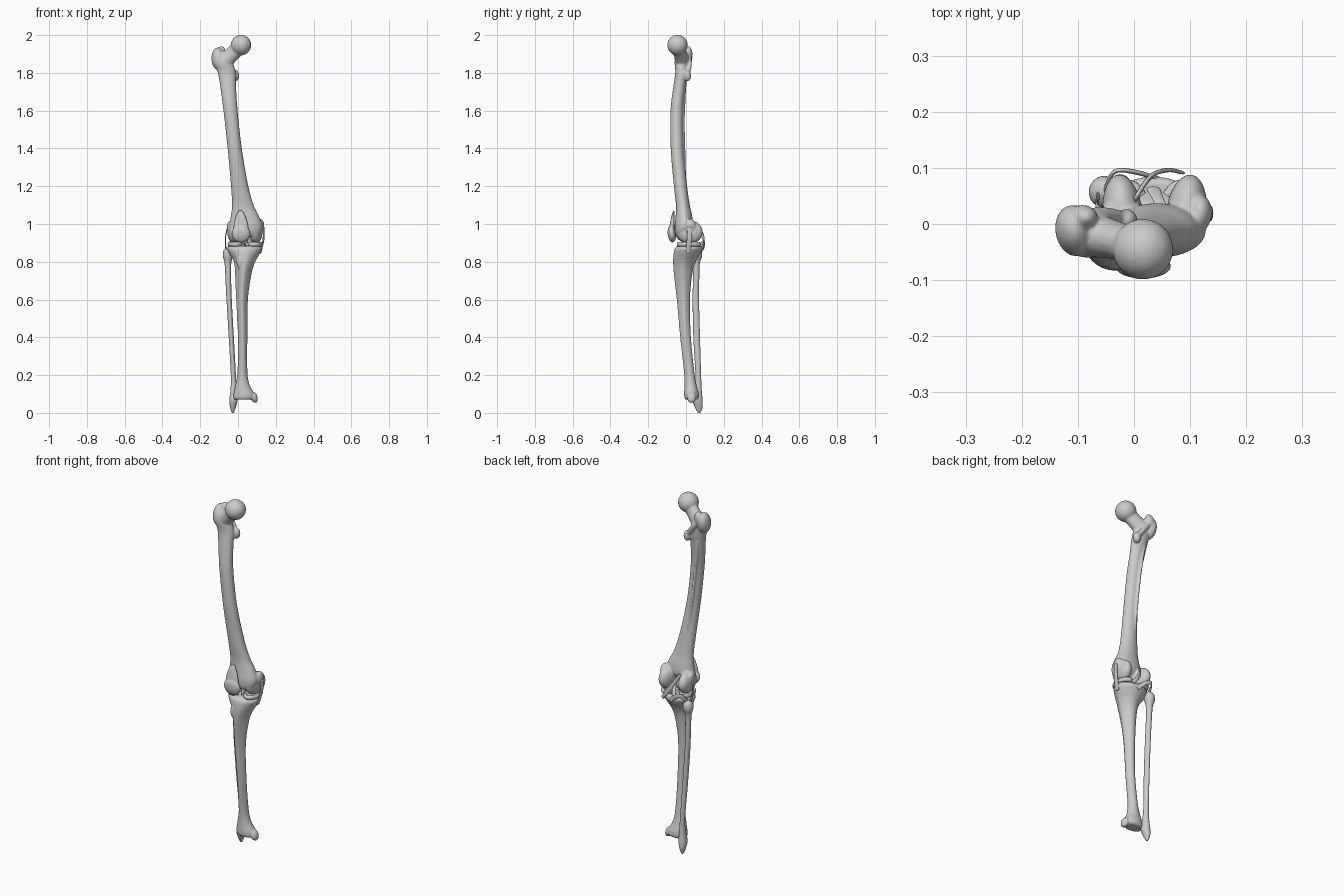
import bpy, bmesh, math
from mathutils import Vector, Matrix


def catmull(a, b, c, d, t):
    return tuple(0.5 * (2 * q + (r - p) * t + (2 * p - 5 * q + 4 * r - s) * t * t
                        + (3 * q - p - 3 * r + s) * t ** 3) for p, q, r, s in zip(a, b, c, d))


def spline(pts, sub):
    out, n = [], len(pts)
    for i in range(n - 1):
        for k in range(sub):
            out.append(catmull(pts[max(i - 1, 0)], pts[i], pts[i + 1], pts[min(i + 2, n - 1)], k / sub))
    return out + [tuple(pts[-1])]


def skin(bm, rings):
    vs = [[bm.verts.new(p) for p in r] for r in rings]
    n = len(vs[0])
    for a, b in zip(vs, vs[1:]):
        for j in range(n):
            bm.faces.new((a[j], a[(j + 1) % n], b[(j + 1) % n], b[j]))
    bm.faces.new(vs[0][::-1])
    bm.faces.new(vs[-1])


def loft(bm, stations):
    # station: z, x min, x max, y min, y max, crest (triangular pull toward the front)
    rings = []
    for z, x0, x1, y0, y1, tri in spline(stations, 5):
        ring = []
        for j in range(32):
            a = math.tau * j / 32
            c, s = math.cos(a), math.sin(a)
            w = 1 + tri * (s if s < 0 else -0.3 * s)
            ring.append(((x0 + x1) / 2 + c * w * (x1 - x0) / 2, (y0 + y1) / 2 + s * (y1 - y0) / 2, z))
        rings.append(ring)
    skin(bm, rings)


def blob(bm, c, r, tilt=(0, 0, 0)):
    rot = Matrix.Identity(4)
    for ang, ax in zip(tilt, "XYZ"):
        rot = Matrix.Rotation(math.radians(ang), 4, ax) @ rot
    m = Matrix.Translation(c) @ rot @ Matrix.Diagonal((*r, 1))
    bmesh.ops.create_uvsphere(bm, u_segments=32, v_segments=20, radius=1, matrix=m)


def tube(bm, path, flat=1.0, wide=(0, 0, 1)):
    # path point: x, y, z, radius; 'flat' thins the section across 'wide'
    pts = spline(path, 6)
    rings = []
    for i, p in enumerate(pts):
        t = (Vector(pts[min(i + 1, len(pts) - 1)][:3]) - Vector(pts[max(i - 1, 0)][:3])).normalized()
        u = (Vector(wide) - t * t.dot(Vector(wide))).normalized()
        v = t.cross(u)
        rings.append([Vector(p[:3]) + p[3] * (u * math.cos(a) + v * flat * math.sin(a))
                      for a in (math.tau * j / 16 for j in range(16))])
    skin(bm, rings)


def finish(name, bm, voxel=None, smooth=4):
    bmesh.ops.recalc_face_normals(bm, faces=bm.faces)
    for f in bm.faces:
        f.smooth = True
    me = bpy.data.meshes.new(name)
    bm.to_mesh(me)
    bm.free()
    ob = bpy.data.objects.new(name, me)
    bpy.context.collection.objects.link(ob)
    if voxel:
        m = ob.modifiers.new("fuse", 'REMESH')
        m.mode, m.voxel_size, m.use_smooth_shade = 'VOXEL', voxel, True
        s = ob.modifiers.new("soften", 'SMOOTH')
        s.factor, s.iterations = 0.5, smooth
    return ob


# Thigh bone
bm = bmesh.new()
loft(bm, [(1.90, -.115, -.06, -.045, .005, 0), (1.86, -.13, -.03, -.06, .01, 0),
          (1.80, -.107, -.012, -.057, .008, 0), (1.72, -.093, -.01, -.068, -.003, 0),
          (1.60, -.077, -.002, -.082, -.016, 0), (1.40, -.055, .02, -.081, -.014, 0),
          (1.20, -.037, .055, -.064, .006, 0), (1.10, -.032, .083, -.053, .02, 0),
          (1.04, -.038, .112, -.055, .033, 0), (.99, -.046, .128, -.06, .035, 0),
          (.955, -.04, .115, -.058, .008, 0), (.935, -.025, .1, -.05, -.01, 0)])
blob(bm, (.016, -.045, 1.947), (.054, .054, .054))
tube(bm, [(-.07, -.02, 1.865, .047), (-.03, -.03, 1.90, .04), (.015, -.045, 1.945, .042)], .85)
blob(bm, (-.106, -.012, 1.875), (.034, .045, .06), (-15, 0, 10))    # greater trochanter
blob(bm, (-.092, .012, 1.90), (.026, .022, .042), (0, 12, 0))
tube(bm, [(-.09, .012, 1.89, .016), (-.05, .017, 1.84, .013), (-.012, .008, 1.785, .012)])
blob(bm, (-.014, .006, 1.785), (.02, .021, .03))                   # lesser trochanter
tube(bm, [(-.07, -.004, 1.76, .008), (-.045, -.014, 1.55, .008), (-.01, -.006, 1.25, .007)])
blob(bm, (.093, .02, .957), (.036, .069, .062), (0, 0, -8))        # inner condyle
blob(bm, (-.02, .015, .957), (.036, .074, .06), (0, 0, 6))         # outer condyle
blob(bm, (.118, .02, .99), (.021, .032, .038))
blob(bm, (-.043, .015, .985), (.016, .026, .03))
finish("thigh_bone", bm, .0045)

# Kneecap with tendon stub above
bm = bmesh.new()
blob(bm, (.016, -.075, .948), (.05, .022, .046), (6, 0, 0))
tube(bm, [(.014, -.064, 1.072, .01), (.014, -.068, 1.045, .025),
          (.015, -.073, 1.0, .038), (.016, -.076, .96, .042)], .32, (1, 0, 0))
finish("kneecap", bm, .004, 3)

# Shin bone
bm = bmesh.new()
loft(bm, [(.884, -.05, .118, -.045, .076, 0), (.868, -.057, .126, -.06, .085, 0),
          (.84, -.045, .114, -.066, .074, .1), (.80, -.022, .092, -.068, .052, .25),
          (.74, -.016, .073, -.065, .034, .4), (.60, -.01, .053, -.049, .021, .45),
          (.40, -.001, .05, -.031, .026, .4), (.22, -.003, .05, -.011, .044, .2),
          (.15, -.013, .061, -.008, .055, 0), (.105, -.023, .085, -.01, .067, 0),
          (.08, -.024, .09, -.008, .068, 0), (.07, -.018, .08, 0, .06, 0)])
blob(bm, (.013, -.052, .80), (.021, .017, .042))                   # front tuberosity
blob(bm, (.085, .03, .082), (.018, .024, .03), (0, -15, 0))        # inner ankle
for x in (.02, .05):
    blob(bm, (x, .015, .887), (.011, .02, .017))
finish("shin_bone", bm, .004)

# Calf bone
bm = bmesh.new()
loft(bm, [(.876, -.06, -.044, .05, .068, 0), (.86, -.077, -.03, .032, .082, 0),
          (.83, -.08, -.027, .03, .085, 0), (.79, -.071, -.036, .038, .073, .1),
          (.70, -.066, -.036, .037, .07, .2), (.60, -.061, -.033, .035, .069, .2),
          (.40, -.049, -.022, .039, .074, .2), (.20, -.038, -.011, .05, .08, .2),
          (.12, -.04, -.006, .044, .083, 0), (.07, -.046, -.002, .034, .088, 0),
          (.035, -.043, -.01, .045, .088, 0), (.012, -.037, -.018, .056, .082, 0),
          (0, -.032, -.024, .064, .074, 0)])
finish("calf_bone", bm)

# Menisci: two C-shaped pads
for name, cx, side in (("inner_meniscus", .085, 1), ("outer_meniscus", -.012, -1)):
    bm = bmesh.new()
    path = []
    for k in range(11):
        a = math.radians(-140 + 28 * k)
        path.append((cx + side * .034 * math.cos(a), .015 + .055 * math.sin(a), .893, .012))
    tube(bm, path, .75, (0, 0, 1))
    finish(name, bm)

# Ligaments
bands = {
    "outer_side_ligament": ([(-.054, .018, .985, .009), (-.066, .03, .93, .007), (-.064, .05, .865, .009)], (0, 1, 0)),
    "inner_side_ligament": ([(.136, .02, .985, .012), (.135, .018, .92, .014), (.118, .01, .845, .013)], (0, 1, 0)),
    "front_cross_ligament": ([(-.002, .04, .965, .012), (.02, .015, .925, .01), (.04, -.015, .885, .012)], (0, 1, 0)),
    "rear_cross_ligament": ([(.062, .0, .955, .012), (.045, .04, .92, .01), (.03, .072, .865, .013)], (1, 0, 0)),
    "oblique_rear_ligament": ([(.084, .092, .868, .009), (.06, .096, .90, .011), (.03, .085, .945, .012), (.002, .045, 1.0, .012)], (0, 0, 1)),
    "rear_outer_band": ([(-.052, .06, .865, .009), (-.035, .093, .905, .011), (.0, .093, .895, .012), (.045, .08, .855, .012)], (0, 0, 1)),
}
for name, (path, wide) in bands.items():
    bm = bmesh.new()
    tube(bm, path, .35, wide)
    finish(name, bm)
